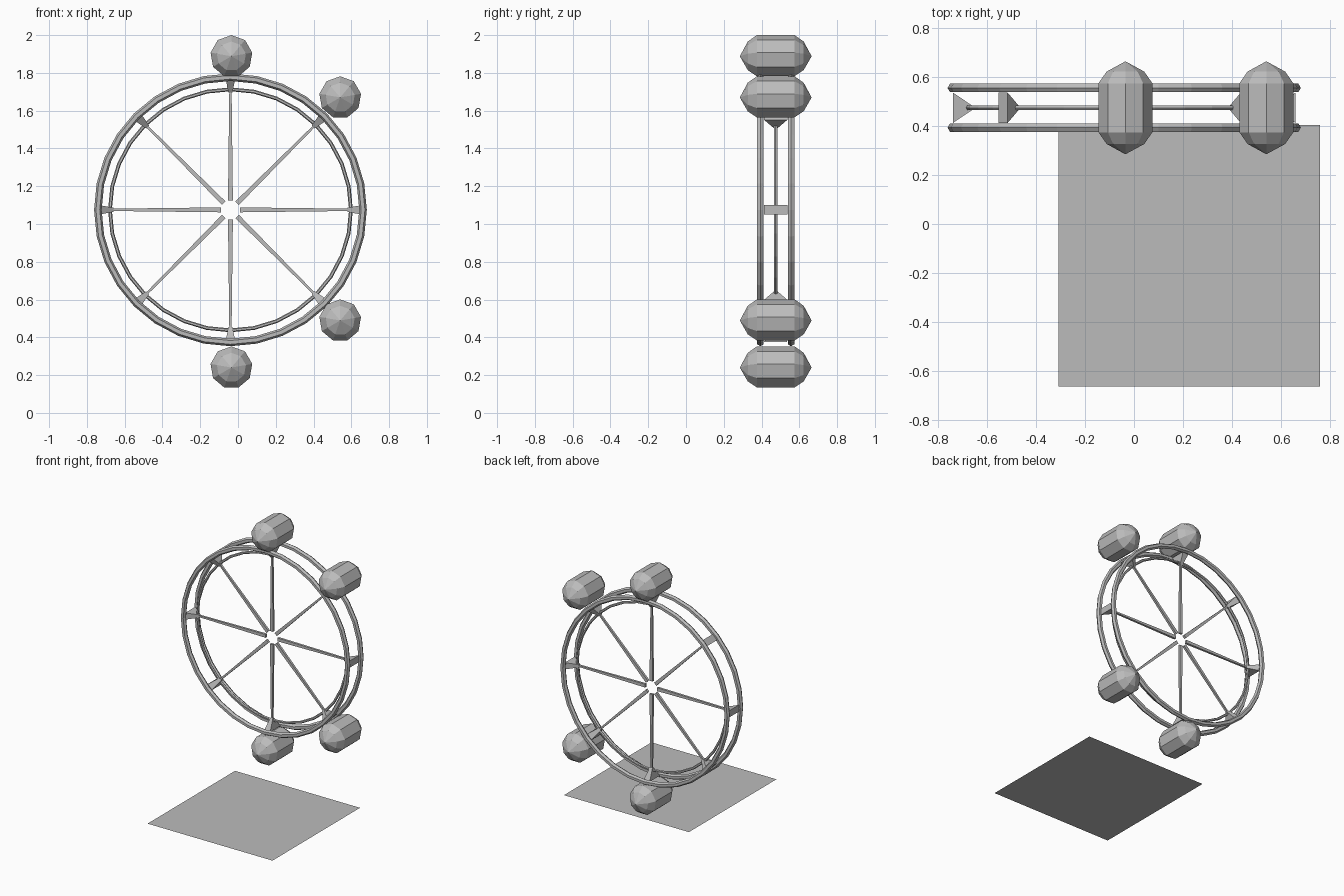
import bpy
import bmesh
from math import cos, sin, pi
from mathutils import Matrix, Vector

cube = bpy.data.objects.get("Cube")
if cube:
    bpy.data.objects.remove(cube, do_unlink=True)

HUB = Vector((-0.04, 0.475, 1.075))

grey = bpy.data.materials.new("plain grey")
grey.use_nodes = True
grey.diffuse_color = (0.5, 0.5, 0.5, 1)
grey.node_tree.nodes["Principled BSDF"].inputs["Base Color"].default_value = (0.5, 0.5, 0.5, 1)


def add_object(name, bm, location):
    bmesh.ops.recalc_face_normals(bm, faces=bm.faces)
    mesh = bpy.data.meshes.new(name)
    bm.to_mesh(mesh)
    bm.free()
    mesh.materials.append(grey)
    obj = bpy.data.objects.new(name, mesh)
    obj.location = location
    bpy.context.collection.objects.link(obj)
    return obj


def ring(name, radius, tube, y, segments=32, sides=6):
    """Faceted hoop standing in the xz plane."""
    bm = bmesh.new()
    loops = []
    for i in range(segments):
        a = 2 * pi * i / segments
        loop = []
        for j in range(sides):
            b = 2 * pi * j / sides
            r = radius + tube * cos(b)
            loop.append(bm.verts.new((r * cos(a), tube * sin(b), r * sin(a))))
        loops.append(loop)
    for i in range(segments):
        p, q = loops[i], loops[(i + 1) % segments]
        for j in range(sides):
            k = (j + 1) % sides
            bm.faces.new((p[j], p[k], q[k], q[j]))
    add_object(name, bm, HUB + Vector((0, y, 0)))


def tapered_bar(name, angle, inner, outer):
    """Radial bar; each end is (radius, half width, half depth)."""
    bm = bmesh.new()
    bmesh.ops.create_cube(bm, size=2)
    for v in bm.verts:
        r, w, d = outer if v.co.x > 0 else inner
        v.co = (r, v.co.y * d, v.co.z * w)
    bm.transform(Matrix.Rotation(angle, 4, 'Y'))
    add_object(name, bm, HUB)


def cabin(name, x, z, sides=9):
    """Nine-sided capsule lying along y."""
    bm = bmesh.new()
    profile = [(-0.148, 0.078), (-0.1, 0.112), (0.1, 0.112), (0.148, 0.078)]
    loops = []
    for y, r in profile:
        angles = [2 * pi * i / sides for i in range(sides)]
        loops.append([bm.verts.new((r * sin(a), y, r * cos(a))) for a in angles])
    tips = [bm.verts.new((0, y, 0)) for y in (-0.19, 0.19)]
    for i in range(sides):
        k = (i + 1) % sides
        for p, q in zip(loops, loops[1:]):
            bm.faces.new((p[i], p[k], q[k], q[i]))
        bm.faces.new((tips[0], loops[0][k], loops[0][i]))
        bm.faces.new((tips[1], loops[-1][i], loops[-1][k]))
    add_object(name, bm, (x, HUB.y, z))


# Wheel rims
ring("front_rim", 0.702, 0.02, -0.081)
ring("back_rim", 0.702, 0.02, 0.081)
ring("inner_rim", 0.638, 0.01, 0)

# Spokes and the wedges that join the rims
for n in range(8):
    turn = n * pi / 4
    tapered_bar(f"spoke_{n + 1}", turn, (0.05, 0.013, 0.009), (0.64, 0.006, 0.008))
    tapered_bar(f"rim_wedge_{n + 1}", turn, (0.62, 0.011, 0.008), (0.7, 0.026, 0.062))

# Cabins
for name, x, z in (("top_cabin", -0.035, 1.888), ("upper_left_cabin", 0.541, 1.67),
                   ("lower_left_cabin", 0.541, 0.489), ("bottom_cabin", -0.035, 0.24)):
    cabin(name, x, z)

# Ground plate, a single flat sheet
bm = bmesh.new()
bmesh.ops.create_grid(bm, x_segments=1, y_segments=1, size=0.534)
add_object("ground_plate", bm, (0.226, -0.13, 0))
